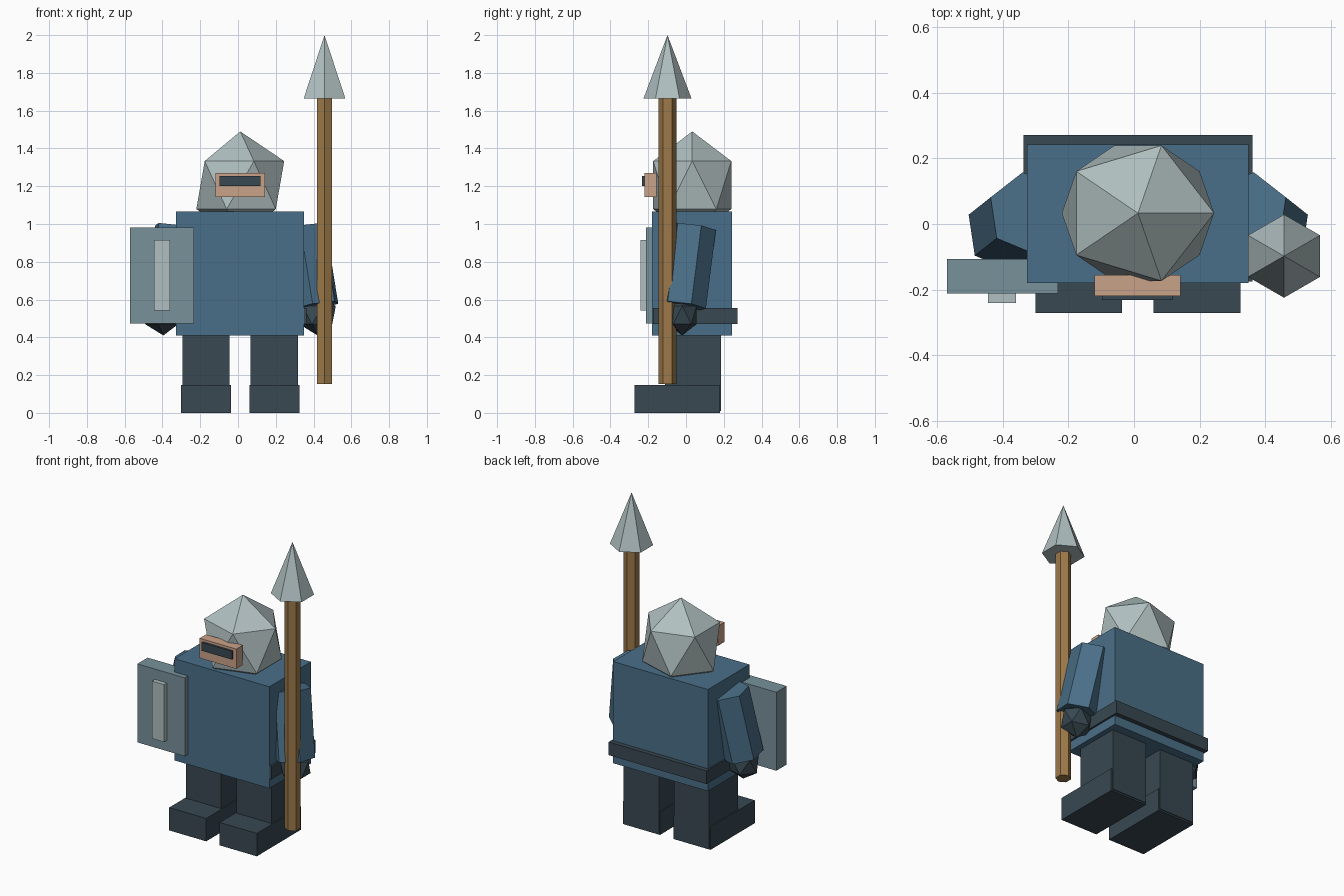
import bpy, bmesh, math
from mathutils import Vector, Matrix

if "Cube" in bpy.data.objects:
    bpy.data.objects.remove(bpy.data.objects["Cube"])


def material(name, rgb):
    m = bpy.data.materials.new(name)
    lin = [(c / 255 / 12.92) if c / 255 <= 0.04045 else ((c / 255 + 0.055) / 1.055) ** 2.4 for c in rgb]
    m.diffuse_color = (*lin, 1)
    m.use_nodes = True
    m.node_tree.nodes["Principled BSDF"].inputs["Base Color"].default_value = m.diffuse_color
    return m


BLUE = material("tunic blue", (74, 111, 136))
DARK = material("dark slate", (56, 72, 81))
STEEL = material("pale steel", (176, 191, 192))
SHIELD = material("shield grey", (120, 145, 155))
SKIN = material("skin", (201, 162, 137))
WOOD = material("wood", (158, 122, 74))


def finish(name, bm, mat):
    bmesh.ops.recalc_face_normals(bm, faces=bm.faces)
    me = bpy.data.meshes.new(name)
    bm.to_mesh(me)
    bm.free()
    me.materials.append(mat)
    ob = bpy.data.objects.new(name, me)
    bpy.context.collection.objects.link(ob)
    return ob


def box(name, x, y, z, mat):
    """Box from (min, max) ranges."""
    bm = bmesh.new()
    bmesh.ops.create_cube(bm, size=1)
    for v in bm.verts:
        v.co = [r[0] + (c + 0.5) * (r[1] - r[0]) for c, r in zip(v.co, (x, y, z))]
    return finish(name, bm, mat)


def ball(name, centre, radii, mat):
    """Twenty-sided faceted ball."""
    bm = bmesh.new()
    bmesh.ops.create_icosphere(bm, subdivisions=1, radius=1)
    for v in bm.verts:
        v.co = [c + p * r for p, c, r in zip(v.co, centre, radii)]
    return finish(name, bm, mat)


def rod(name, a, b, r1, r2, mat, twist=0, mirror=False, mid=0):
    """Six-sided rod or cone from a to b, optionally mirrored about x = mid."""
    a, b = Vector(a), Vector(b)
    d = b - a
    bm = bmesh.new()
    bmesh.ops.create_cone(bm, cap_ends=True, segments=6, radius1=r1, radius2=r2, depth=d.length)
    rot = Vector((0, 0, 1)).rotation_difference(d).to_matrix().to_4x4()
    # Corners of the hexagon point along y
    start = max(bm.verts, key=lambda v: v.co.y).co
    fix = math.pi / 2 - math.atan2(start.y, start.x)
    bm.transform(Matrix.Translation((a + b) / 2) @ rot @ Matrix.Rotation(fix + twist, 4, 'Z'))
    if mirror:
        for v in bm.verts:
            v.co.x = 2 * mid - v.co.x
    bmesh.ops.remove_doubles(bm, verts=bm.verts, dist=1e-5)
    return finish(name, bm, mat)


# Body and belt
box("torso", (-0.327, 0.35), (-0.18, 0.243), (0.41, 1.067), BLUE)
box("belt", (-0.337, 0.362), (-0.176, 0.272), (0.47, 0.555), DARK)

# Legs and feet
for side, lx, fx in (("left", (-0.294, -0.044), (-0.301, -0.037)),
                     ("right", (0.065, 0.317), (0.06, 0.325))):
    box(side + "_leg", lx, (-0.11, 0.185), (0.01, 0.43), DARK)
    box(side + "_foot", fx, (-0.272, 0.18), (0, 0.148), DARK)

# Arms and hands, mirrored about the body centre
MID = 0.013
for side, s in (("left", -1), ("right", 1)):
    rod(side + "_arm", (MID + 0.401, -0.02, 0.565), (MID + 0.334, 0.033, 0.98),
        0.127, 0.127, BLUE, math.radians(-8), s < 0, MID)
    ball(side + "_hand", (MID + s * 0.408, -0.02, 0.518), (0.108, 0.09, 0.108), DARK)

# Helmet, face plate and eye slit
ball("helmet", (0.012, 0.033, 1.206), (0.26, 0.243, 0.284), STEEL)
box("face", (-0.12, 0.142), (-0.22, -0.155), (1.142, 1.27), SKIN)
box("eye_slit", (-0.097, 0.118), (-0.232, -0.21), (1.20, 1.254), DARK)

# Shield with raised bar
box("shield", (-0.571, -0.232), (-0.212, -0.107), (0.474, 0.981), SHIELD)
box("shield_bar", (-0.446, -0.36), (-0.241, -0.2), (0.543, 0.914), STEEL)

# Spear
rod("spear_shaft", (0.458, -0.098, 0.153), (0.458, -0.098, 1.68), 0.047, 0.047, WOOD)
rod("spear_head", (0.458, -0.098, 1.665), (0.458, -0.098, 2.0), 0.127, 0.0, STEEL)
